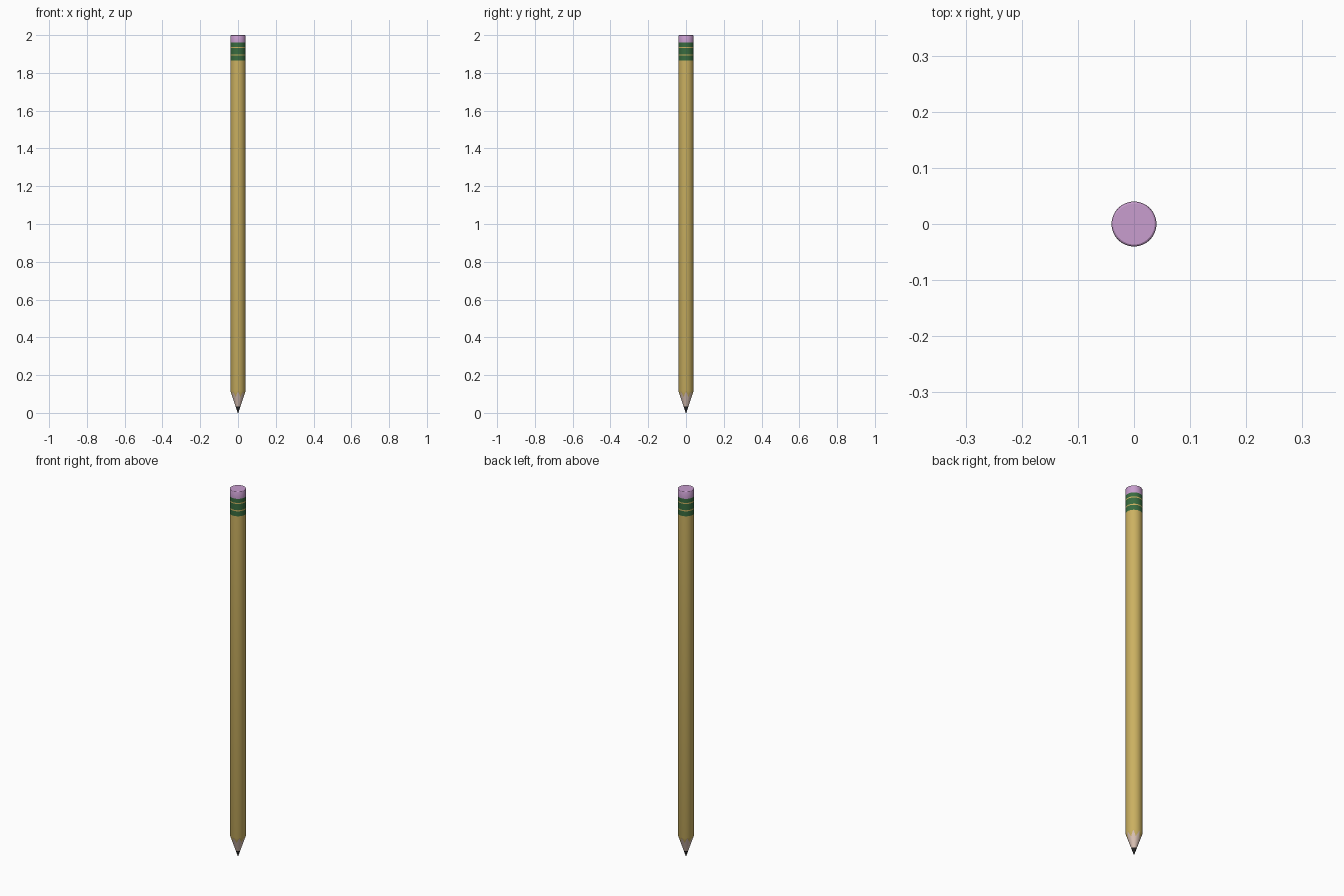
import bpy, bmesh
from math import cos, sin, pi, radians

if "Cube" in bpy.data.objects:
    bpy.data.objects.remove(bpy.data.objects["Cube"])

SEG = 48          # sides around the pencil
R = 0.04          # barrel radius
CONE = 0.115      # height of the sharpened cone


def material(name, rgb):
    m = bpy.data.materials.new(name)
    m.diffuse_color = (*rgb, 1)
    m.use_nodes = True
    m.node_tree.nodes["Principled BSDF"].inputs["Base Color"].default_value = m.diffuse_color
    return m


def cone_radius(z):
    return min(R, 0.0012 + (R - 0.0012) * z / CONE)


def cut_edge(i):
    """Scalloped border between paint and bare wood, eight teeth round."""
    k = i % 6
    z = 0.084 + 0.030 * abs(k - 3) / 3
    return cone_radius(z), z


def lathe(name, profile, mat, cap_bottom=False, cap_top=False):
    """Revolve (r, z) points; a point may also be a function of the side index."""
    bm = bmesh.new()
    rings = []
    for p in profile:
        ring = []
        for i in range(SEG):
            r, z = p(i) if callable(p) else p
            a = 2 * pi * i / SEG
            ring.append(bm.verts.new((r * cos(a), r * sin(a), z)))
        rings.append(ring)
    for lo, hi in zip(rings, rings[1:]):
        for i in range(SEG):
            j = (i + 1) % SEG
            bm.faces.new((lo[i], lo[j], hi[j], hi[i]))
    if cap_bottom:
        bm.faces.new(rings[0][::-1])
    if cap_top:
        bm.faces.new(rings[-1])
    me = bpy.data.meshes.new(name)
    bm.to_mesh(me)
    bm.free()
    ob = bpy.data.objects.new(name, me)
    bpy.context.collection.objects.link(ob)
    me.materials.append(mat)
    bpy.context.view_layer.objects.active = ob
    ob.select_set(True)
    bpy.ops.object.shade_smooth_by_angle(angle=radians(30))
    ob.select_set(False)
    return ob


yellow = material("yellow_paint", (0.60, 0.44, 0.12))
wood = material("bare_wood", (0.72, 0.55, 0.47))
black = material("graphite", (0.02, 0.02, 0.02))
green = material("green_metal", (0.04, 0.15, 0.05))
gold = material("gold_stripe", (0.60, 0.44, 0.12))
pink = material("eraser_pink", (0.58, 0.34, 0.62))

# Sharpened end
lathe("lead_tip", [(0.0012, 0), (cone_radius(0.033), 0.033)], black, cap_bottom=True)
lathe("sharpened_wood", [(cone_radius(0.033), 0.033), cut_edge], wood)

# Painted barrel
lathe("barrel", [cut_edge, (R, CONE), (R, 1.865)], yellow)

# Ferrule with two thin stripes
stripes = (1.895, 1.935)
half = 0.003
levels = [1.865] + [s + d for s in stripes for d in (-half, half)] + [1.96]
for n in range(len(levels) - 1):
    is_stripe = n % 2 == 1
    name = "ferrule_stripe" if is_stripe else "ferrule_band"
    lathe(name, [(R, levels[n]), (R, levels[n + 1])], gold if is_stripe else green)

# Eraser with a small bevelled rim
lathe("eraser", [(R, 1.96), (R, 1.996), (0.0388, 1.9985), (0.0365, 2.0)], pink, cap_top=True)
